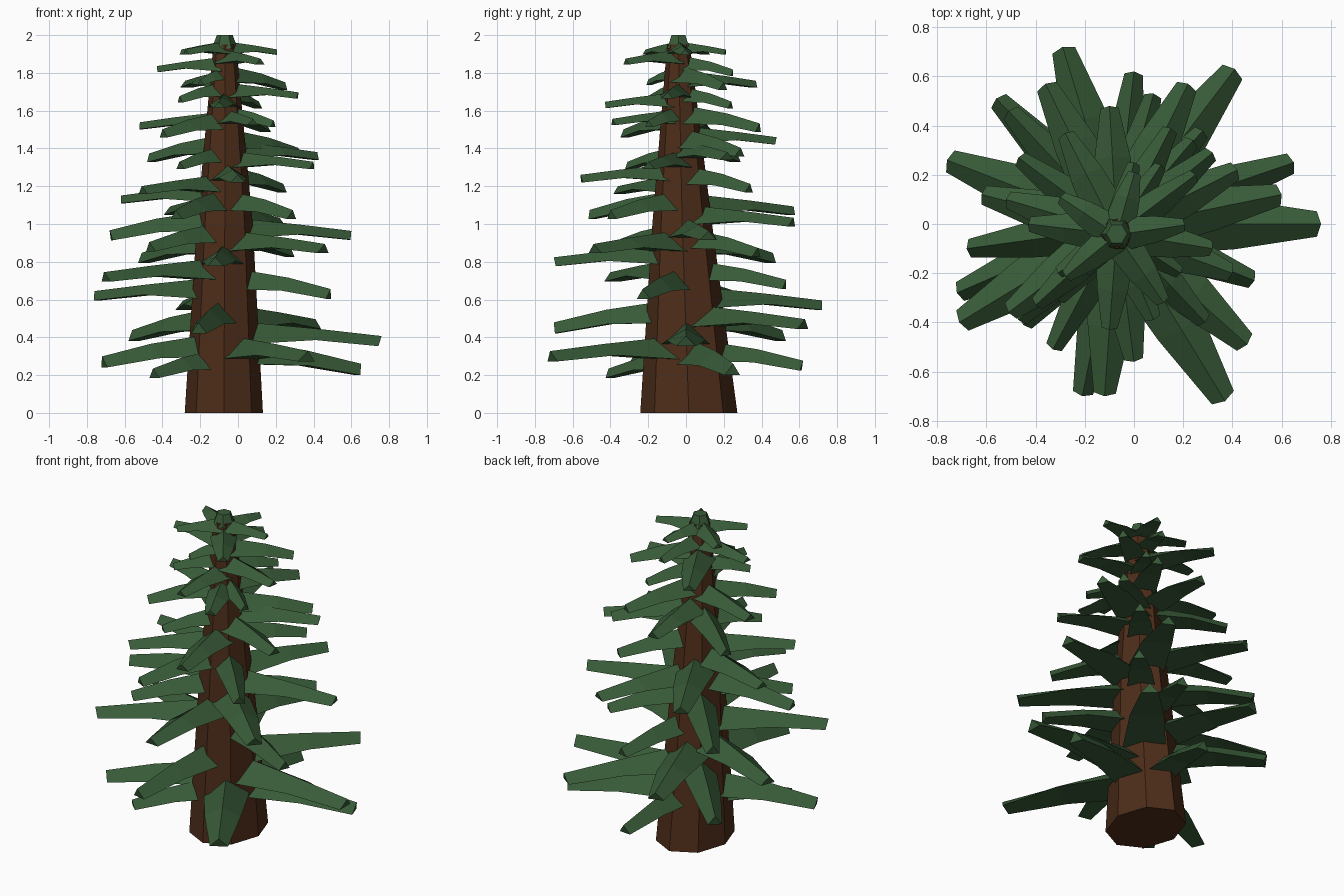
import bpy, math
from mathutils import Vector

def material(name, color):
    m = bpy.data.materials.new(name)
    m.diffuse_color = (*color, 1)
    return m

bark = material("bark", (0.075, 0.026, 0.010))
needles = material("needles", (0.04, 0.105, 0.04))

def loft(name, rings, mat):
    """Closed flat-shaded solid through equal-sized rings of points."""
    n = len(rings[0])
    verts = [p for r in rings for p in r]
    faces = [tuple(reversed(range(n))), tuple(range(len(verts) - n, len(verts)))]
    for k in range(len(rings) - 1):
        for i in range(n):
            j = (i + 1) % n
            faces.append((k*n + i, k*n + j, k*n + n + j, k*n + n + i))
    me = bpy.data.meshes.new(name)
    me.from_pydata(verts, [], faces)
    me.materials.append(mat)
    ob = bpy.data.objects.new(name, me)
    bpy.context.collection.objects.link(ob)
    return ob

def ring(x, y, z, rx, ry, n):
    return [Vector((x + rx*math.cos(2*math.pi*i/n), y + ry*math.sin(2*math.pi*i/n), z))
            for i in range(n)]

# Trunk: slightly leaning, eight-sided taper
loft("trunk", [ring(-0.075, 0.015, 0, 0.207, 0.257, 8),
               ring(-0.07, -0.02, 1.0, 0.148, 0.158, 8),
               ring(-0.07, -0.04, 1.95, 0.06, 0.06, 8)], bark)

# Crown cap
loft("crown", [ring(-0.07, -0.04, 1.93, 0.068, 0.068, 6),
               ring(-0.07, -0.04, 2.0, 0.042, 0.042, 6)], needles)

# Branch sections: position along branch, half width, ridge height, wing height
BROAD = ((0.05, 0.125, 0.10, -0.02), (0.6, 0.095, 0.06, 0.005), (1.0, 0.048, 0.025, -0.025))
STEEP = ((0.05, 0.11, 0.16, 0.03), (0.6, 0.082, 0.10, 0.02), (1.0, 0.043, 0.03, -0.03))

# Branch: ridged blade running from the trunk axis to its tip
def branch(x, y, z, profile):
    tip = Vector((x, y, z))
    root = Vector((-0.07, 0.01 - 0.028*z, z))
    d = tip - root
    s = 0.3 + 0.7*d.length/0.75
    side = Vector((-d.y, d.x, 0)).normalized()
    up = Vector((0, 0, s))
    rings = []
    for t, w, ridge, wing in profile:
        p = root + d*t
        rings.append([p + up*ridge,
                      p - d*0.02 + side*w*s + up*wing,
                      p - d*0.02 - side*w*s + up*wing])
    loft("branch", rings, needles)

# Broad, flatter branches (tips, bottom to top)
broad = [
    (.37, -.72, .30), (.76, 0, .38), (.41, .63, .47), (-.29, .72, .57), (-.76, .26, .62),
    (-.71, -.40, .72), (-.12, -.70, .80), (.46, -.49, .87), (.60, .12, .94), (.22, .57, 1.01),
    (-.36, .57, 1.07), (-.62, .12, 1.13), (-.51, -.36, 1.18), (0, -.56, 1.24),
    (.40, -.20, 1.31), (.42, .22, 1.36), (-.10, .48, 1.44), (-.52, .10, 1.52),
    (.08, -.39, 1.54), (-.10, -.43, 1.63), (.32, -.10, 1.68), (-.28, .37, 1.74),
    (-.43, 0, 1.82), (.12, -.32, 1.86)]
# Steeper, roof-shaped branches
steep = [
    (-.45, -.41, .21), (.65, .25, .23), (0, .62, .25), (-.72, -.28, .27), (-.56, .51, .41),
    (-.21, -.70, .45), (.49, -.23, .63), (.08, .53, .68), (-.51, .46, .82), (.28, .38, .85),
    (-.47, -.39, .88), (-.68, -.10, .94), (.29, -.40, 1.05), (-.33, -.51, 1.05),
    (.24, .34, 1.19), (-.31, -.31, 1.31), (-.47, .27, 1.35), (.32, .29, 1.38),
    (-.40, -.33, 1.48), (.15, .39, 1.51), (.19, -.20, 1.53), (.11, .24, 1.63),
    (-.31, -.20, 1.66), (.25, .20, 1.73), (-.20, -.20, 1.75), (0, .25, 1.80)]
for t in broad:
    branch(*t, BROAD)
for t in steep:
    branch(*t, STEEP)

# Top whorl
for a in (8, 75, 145, 222):
    r = math.radians(a)
    branch(-0.07 + 0.28*math.cos(r), -0.04 + 0.26*math.sin(r), 1.91, BROAD)
